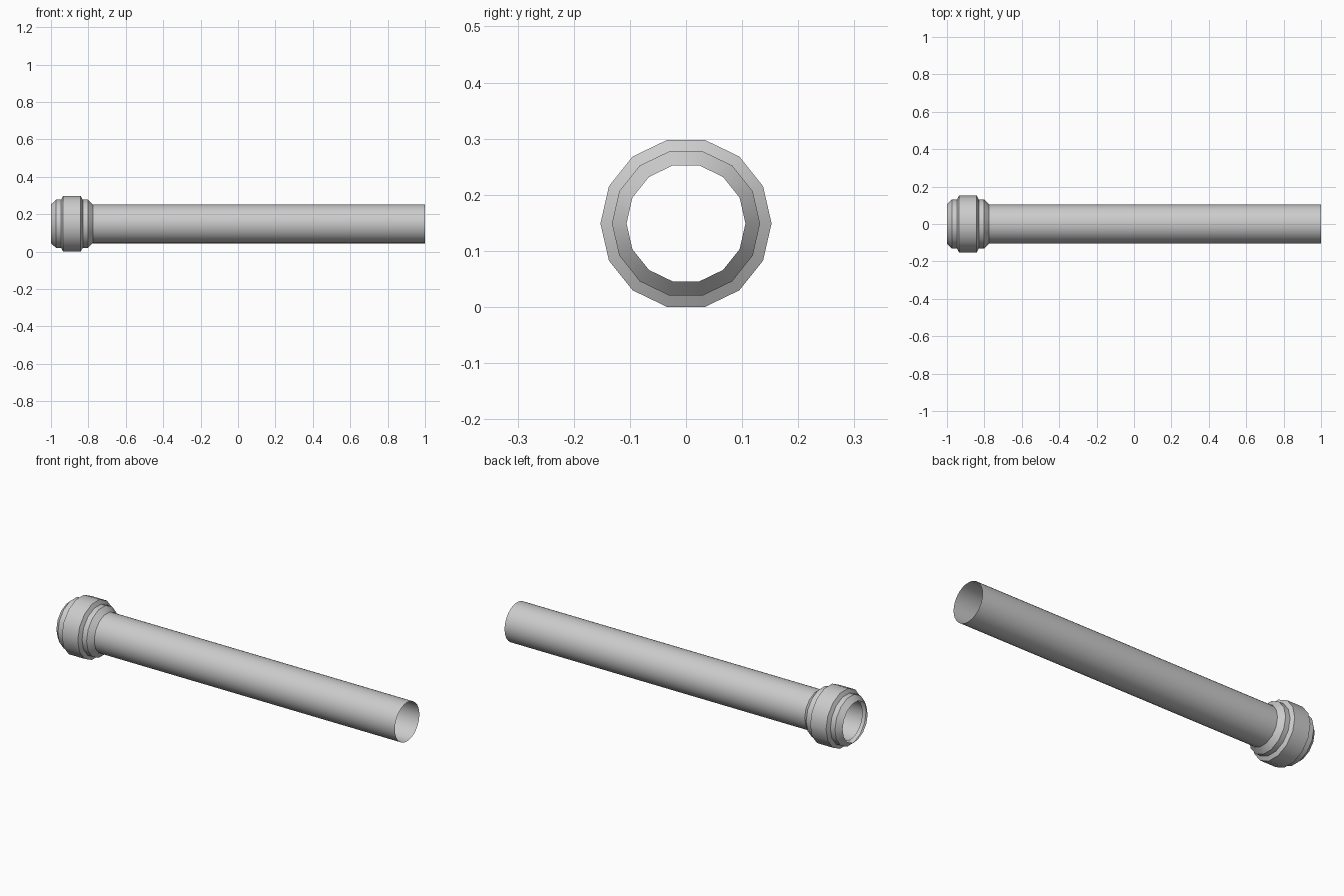
import bpy, bmesh, math

if "Cube" in bpy.data.objects:
    bpy.data.objects.remove(bpy.data.objects["Cube"])

AXIS_Z = 0.149


def lathe_x(name, profile, sides):
    """Open surface of revolution around the x-directed axis; profile is (x, radius)."""
    bm = bmesh.new()
    rings = []
    for x, r in profile:
        rings.append([bm.verts.new((x, r * math.cos(2 * math.pi * i / sides),
                                    AXIS_Z + r * math.sin(2 * math.pi * i / sides)))
                      for i in range(sides)])
    for a, b in zip(rings, rings[1:]):
        for i in range(sides):
            j = (i + 1) % sides
            bm.faces.new((a[i], a[j], b[j], b[i]))
    bmesh.ops.recalc_face_normals(bm, faces=bm.faces[:])
    mesh = bpy.data.meshes.new(name)
    bm.to_mesh(mesh)
    bm.free()
    obj = bpy.data.objects.new(name, mesh)
    bpy.context.collection.objects.link(obj)
    bpy.ops.object.select_all(action='DESELECT')
    obj.select_set(True)
    bpy.context.view_layer.objects.active = obj
    bpy.ops.object.shade_smooth_by_angle(angle=math.radians(30))
    return obj


# Long thin-walled tube
lathe_x("pipe", [(-0.972, 0.104), (1.0, 0.104)], 32)

# Stepped 14-sided coupling at the left end
lathe_x("coupling_collar", [
    (-1.0, 0.106), (-0.973, 0.132), (-0.946, 0.132), (-0.935, 0.1525),
    (-0.841, 0.1525), (-0.83, 0.132), (-0.803, 0.132), (-0.776, 0.106)], 14)
